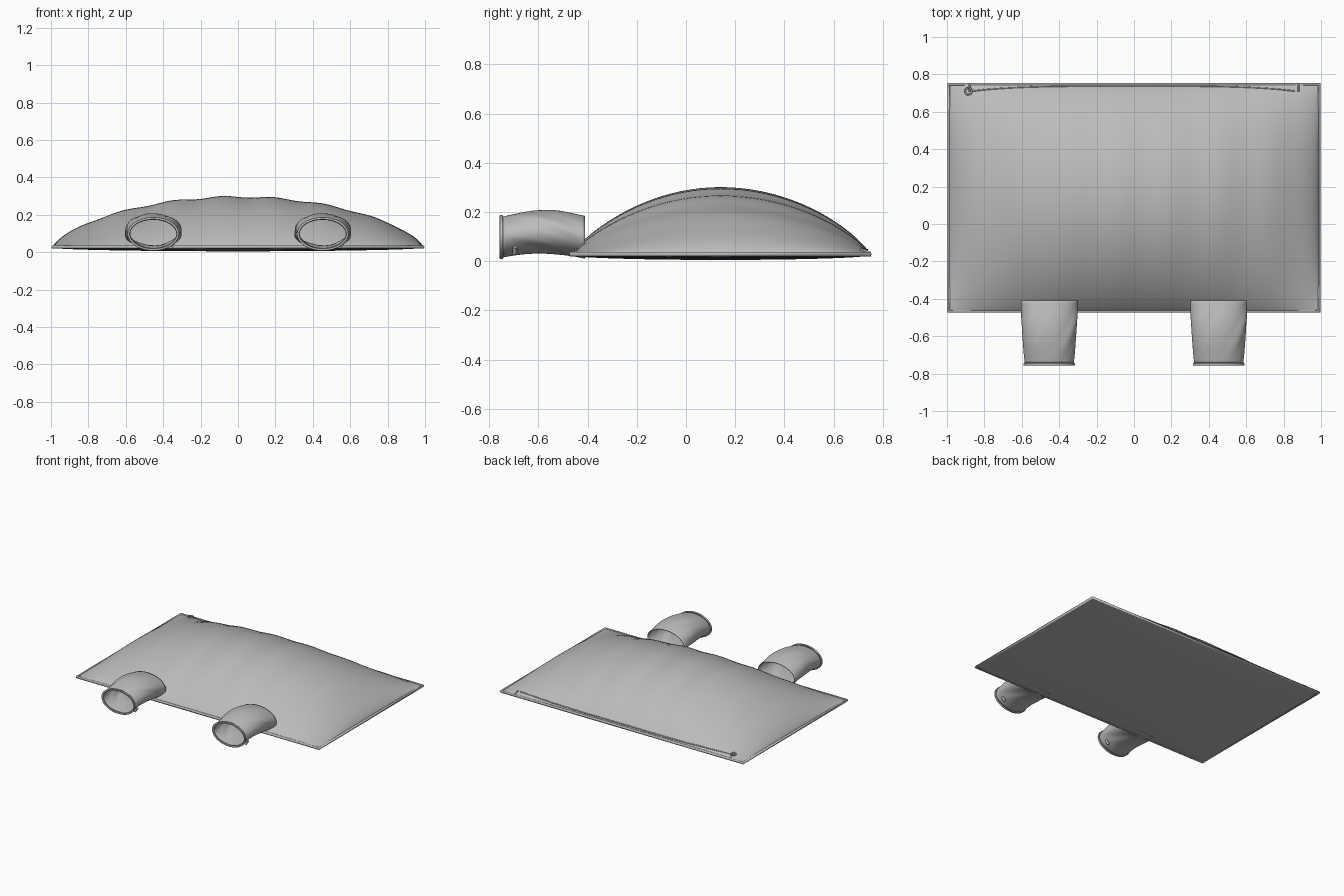
import bpy, bmesh, math
from mathutils import Vector

if "Cube" in bpy.data.objects:
    bpy.data.objects.remove(bpy.data.objects["Cube"])

grey = bpy.data.materials.new("grey_fabric")
grey.diffuse_color = (0.5, 0.5, 0.5, 1)
grey.use_nodes = True
grey.node_tree.nodes["Principled BSDF"].inputs["Base Color"].default_value = grey.diffuse_color

X_HALF, Y_MID, Y_HALF, SEAM_Z = 0.988, 0.14, 0.607, 0.03


def finish(obj, angle=40):
    obj.data.materials.clear()
    obj.data.materials.append(grey)
    bpy.ops.object.select_all(action='DESELECT')
    obj.select_set(True)
    bpy.context.view_layer.objects.active = obj
    if obj.type == 'MESH':
        bpy.ops.object.shade_smooth_by_angle(angle=math.radians(angle))
    return obj


def from_bmesh(name, bm):
    mesh = bpy.data.meshes.new(name)
    bm.to_mesh(mesh)
    bm.free()
    obj = bpy.data.objects.new(name, mesh)
    bpy.context.collection.objects.link(obj)
    return obj


def tube(name, points, radius, cyclic=False):
    curve = bpy.data.curves.new(name, 'CURVE')
    curve.dimensions = '3D'
    curve.bevel_depth = radius
    curve.bevel_resolution = 1
    curve.use_fill_caps = not cyclic
    spline = curve.splines.new('POLY')
    spline.points.add(len(points) - 1)
    for p, co in zip(spline.points, points):
        p.co = (*co, 1)
    spline.use_cyclic_u = cyclic
    obj = bpy.data.objects.new(name, curve)
    bpy.context.collection.objects.link(obj)
    return finish(obj)


def dome_z(x, y):
    u = min(1, abs(x) / X_HALF)
    v = (y - Y_MID) / Y_HALF
    f = max(0, 1 - u * u) ** 0.69
    g = max(0, 1 - v * v) ** (0.82 if v > 0 else 0.87)
    ripple = 0.005 * math.cos(2 * math.pi * (x + 0.08) / 0.27)
    return SEAM_Z + f * g * (0.267 + ripple)


def base_z(x, y):
    u, v = x / X_HALF, (y - Y_MID) / Y_HALF
    return SEAM_Z - 0.005 - 0.02 * (1 - u * u) ** 0.5 * (1 - v * v) ** 0.5 if abs(u) < 1 and abs(v) < 1 else SEAM_Z - 0.005


# Padded body: domed cover and gently sagging underside
def panel(name, height, flip):
    bm = bmesh.new()
    bmesh.ops.create_grid(bm, x_segments=90, y_segments=48, size=1)
    for v in bm.verts:
        x = X_HALF * math.sin(v.co.x * math.pi / 2)
        y = Y_MID + Y_HALF * math.sin(v.co.y * math.pi / 2)
        v.co = (x, y, height(x, y))
    if flip:
        bmesh.ops.reverse_faces(bm, faces=bm.faces)
    return finish(from_bmesh(name, bm), 60)


panel("domed_cover", dome_z, False)
panel("underside", base_z, True)

# Piping along the outer seam
tube("seam_piping", [(-0.99, -0.467, 0.028), (0.99, -0.467, 0.028),
                     (0.99, 0.747, 0.028), (-0.99, 0.747, 0.028)], 0.01, True)

# Zip along the back of the cover
zip_line = []
for i in range(61):
    x = -0.86 + 1.72 * i / 60
    y = 0.737 - 0.026 * (x / 0.86) ** 4
    zip_line.append((x, y, dome_z(x, y)))
tube("zip", zip_line, 0.004)
for side in (-1, 1):
    tube("zip_end_cord", [(side * 0.88, y, dome_z(side * 0.88, y) + 0.003)
                          for y in (0.75, 0.735, 0.72, 0.71)], 0.005)
ring_z = dome_z(-0.885, 0.71) + 0.006
tube("zip_pull_ring", [(-0.885 + 0.018 * math.cos(a * math.pi / 8),
                        0.71 + 0.018 * math.sin(a * math.pi / 8), ring_z)
                       for a in range(16)], 0.005, True)


# Elliptical open sleeves with spiral folds; station = y, half width, half height, centre z
def loft(name, cx, stations, fold, thickness):
    bm = bmesh.new()
    n = 64
    rings = []
    for y, w, h, cz, amount in stations:
        ring = []
        for i in range(n):
            a = 2 * math.pi * i / n
            phase = 6 * (a + 4 * (y + 0.75))
            r = 1 + fold * amount * (math.sin(phase) + 0.5 * math.sin(phase * 5 / 3 + 1))
            ring.append(bm.verts.new((cx + w * r * math.cos(a), y, cz + h * r * math.sin(a))))
        rings.append(ring)
    for a, b in zip(rings, rings[1:]):
        for i in range(n):
            j = (i + 1) % n
            bm.faces.new((a[i], a[j], b[j], b[i]))
    bmesh.ops.recalc_face_normals(bm, faces=bm.faces)
    obj = from_bmesh(name, bm)
    mod = obj.modifiers.new("wall", 'SOLIDIFY')
    mod.thickness = thickness
    mod.offset = -1
    return finish(obj, 50)


sleeve = []
for i in range(25):
    t = i / 24
    bulge = math.sin(math.pi * t)
    sleeve.append((-0.745 + 0.335 * t, 0.131 + 0.02 * min(1, 1.5 * t),
                   0.083 + 0.003 * bulge + 0.004 * t, 0.098 + 0.022 * bulge - 0.001 * t, bulge))
cuff = [(-0.757, 0.135, 0.087, 0.098, 0), (-0.754, 0.138, 0.09, 0.098, 0),
        (-0.747, 0.138, 0.09, 0.098, 0), (-0.743, 0.135, 0.087, 0.098, 0)]
for side, cx in (("left", -0.453), ("right", 0.453)):
    loft(side + "_sleeve", cx, sleeve, 0.018, 0.006)
    loft(side + "_cuff", cx, cuff, 0, 0.015)
    # Small cord toggle low on the cuff
    tube(side + "_cord_toggle", [(cx + 0.095, -0.695, 0.03), (cx + 0.115, -0.695, 0.058)], 0.009)
